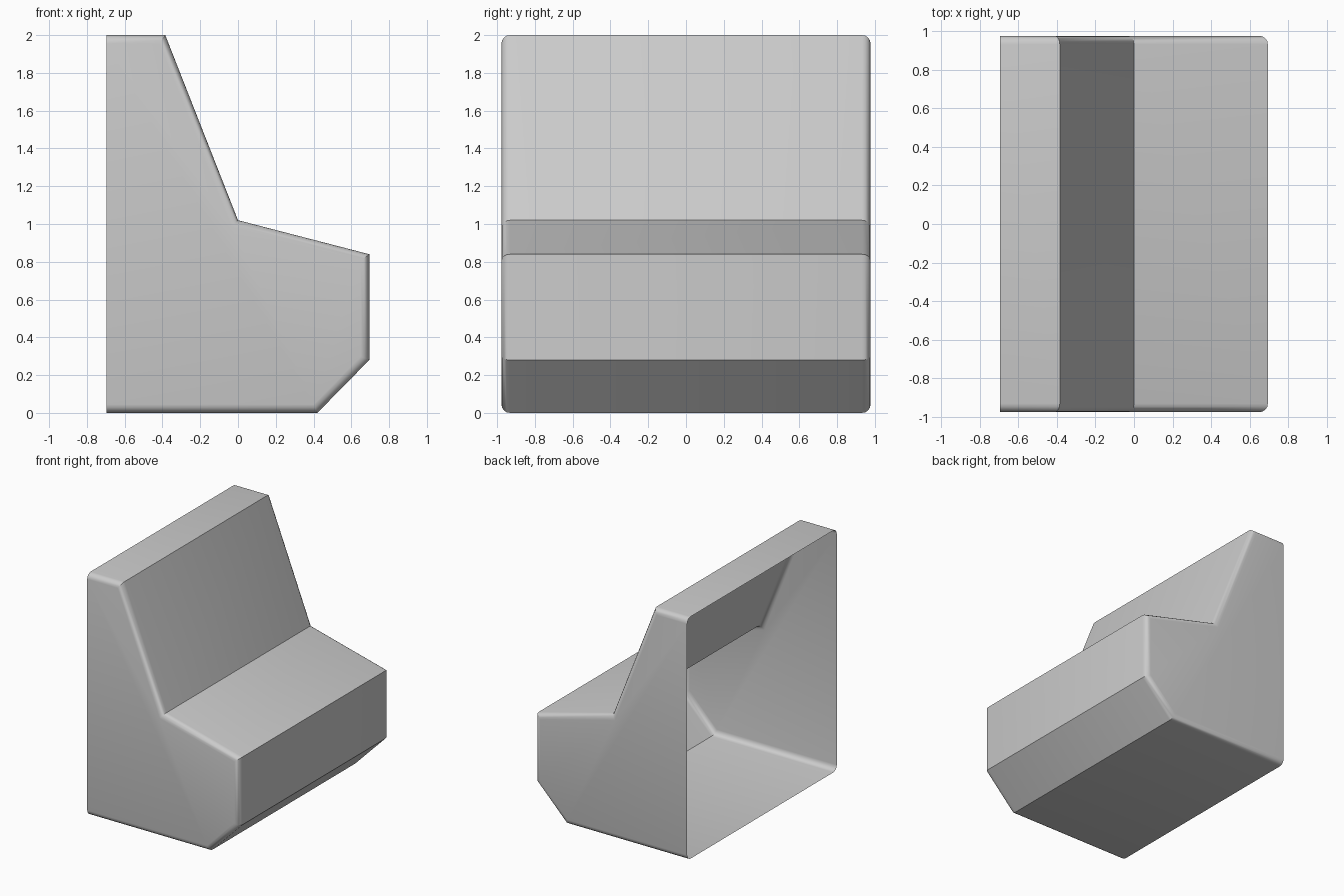
import bpy
import bmesh
import math
from mathutils import Vector

cube = bpy.data.objects.get("Cube")
if cube:
    bpy.data.objects.remove(cube, do_unlink=True)

HALF_WIDTH = 0.977
ROUNDING = 0.045
BACK = -0.695

# Plain grey material
grey = bpy.data.materials.new("light_grey")
grey.use_nodes = True
colour = (0.6, 0.6, 0.6, 1)
grey.diffuse_color = colour
grey.node_tree.nodes["Principled BSDF"].inputs["Base Color"].default_value = colour

# Side profile of the seat: base, front, cushion top, backrest, top
profile = [(BACK, 0), (0.42, 0), (0.695, 0.28), (0.695, 0.84),
           (0, 1.02), (-0.385, 2), (BACK, 2)]

bm = bmesh.new()
side = bm.faces.new([bm.verts.new((x, -HALF_WIDTH, z)) for x, z in profile])
swept = bmesh.ops.extrude_face_region(bm, geom=[side], use_keep_orig=True)
moved = [v for v in swept["geom"] if isinstance(v, bmesh.types.BMVert)]
bmesh.ops.translate(bm, verts=moved, vec=Vector((0, 2 * HALF_WIDTH, 0)))
bmesh.ops.recalc_face_normals(bm, faces=bm.faces)

# Open the back of the shell
back_faces = [f for f in bm.faces if all(abs(v.co.x - BACK) < 0.001 for v in f.verts)]
bmesh.ops.delete(bm, geom=back_faces, context="FACES_ONLY")

# Round the rims of both side panels
rims = [e for e in bm.edges if len(e.link_faces) == 2
        and abs(e.verts[0].co.y - e.verts[1].co.y) < 0.001]
bmesh.ops.bevel(bm, geom=rims, offset=ROUNDING, offset_type="OFFSET",
                segments=4, profile=0.5, affect="EDGES", clamp_overlap=True)

mesh = bpy.data.meshes.new("bench_seat_shell")
bm.to_mesh(mesh)
bm.free()
mesh.materials.append(grey)
seat = bpy.data.objects.new("bench_seat_shell", mesh)
bpy.context.collection.objects.link(seat)

# Smooth the rounded rims, keep the folds crisp
bpy.context.view_layer.objects.active = seat
seat.select_set(True)
bpy.ops.object.shade_smooth_by_angle(angle=math.radians(30))
